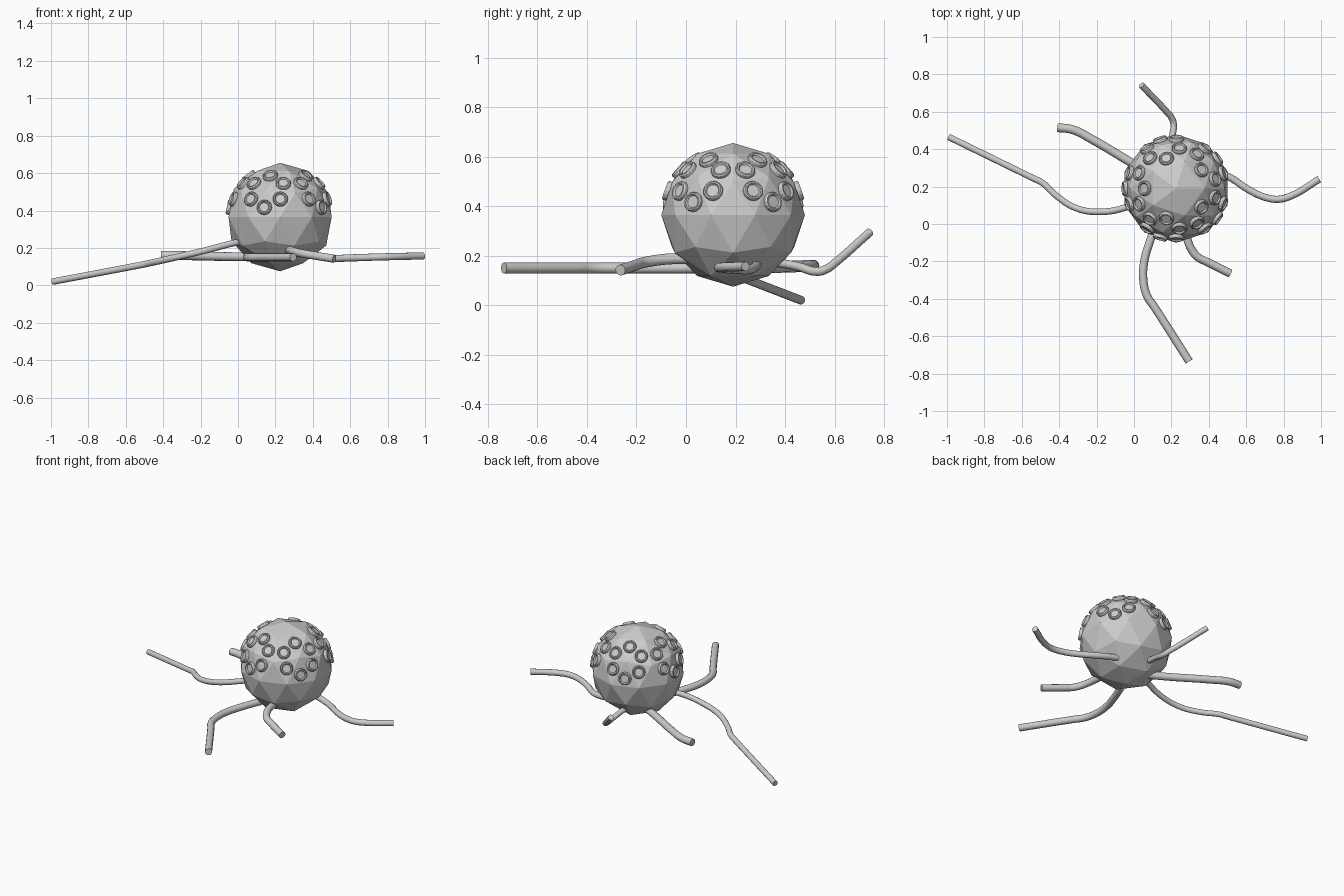
import bpy, bmesh, math
from mathutils import Vector

if "Cube" in bpy.data.objects:
    bpy.data.objects.remove(bpy.data.objects["Cube"])

CENTRE = Vector((0.225, 0.19, 0.365))
R = 0.29


def add_mesh(name, bm):
    me = bpy.data.meshes.new(name)
    bm.to_mesh(me)
    bm.free()
    ob = bpy.data.objects.new(name, me)
    bpy.context.collection.objects.link(ob)
    return ob


# faceted ball body
bm = bmesh.new()
bmesh.ops.create_icosphere(bm, subdivisions=2, radius=R)
bm.normal_update()
spots = [(f.calc_center_median(), f.normal.copy()) for f in bm.faces]
body = add_mesh("body", bm)
body.location = CENTRE


# ring-shaped sucker: lathe a small profile (radius, height)
def sucker_mesh(segments=16):
    bm = bmesh.new()
    profile = [(0.040, -0.012), (0.040, 0.013), (0.036, 0.019), (0.030, 0.019),
               (0.025, 0.011)]
    rings = []
    for r, h in profile:
        rings.append([bm.verts.new((r * math.cos(2 * math.pi * i / segments),
                                    r * math.sin(2 * math.pi * i / segments), h))
                      for i in range(segments)])
    for a, b in zip(rings, rings[1:]):
        for i in range(segments):
            j = (i + 1) % segments
            bm.faces.new((a[i], a[j], b[j], b[i]))
    bm.faces.new(rings[-1])
    bm.faces.new(rings[0][::-1])
    me = bpy.data.meshes.new("sucker")
    bm.to_mesh(me)
    bm.free()
    return me


# one sucker on each facet of the upper belt
sucker = sucker_mesh()
for c, n in spots:
    if 0.16 < c.z / R < 0.82:
        ob = bpy.data.objects.new("sucker", sucker)
        ob.location = CENTRE + c
        ob.rotation_mode = 'QUATERNION'
        ob.rotation_quaternion = n.to_track_quat('Z', 'Y')
        bpy.context.collection.objects.link(ob)


# bent tube from path points
def tentacle(name, pts, radius):
    cu = bpy.data.curves.new(name, 'CURVE')
    cu.dimensions = '3D'
    cu.bevel_depth = radius
    cu.bevel_resolution = 4
    cu.use_fill_caps = True
    cu.resolution_u = 5
    sp = cu.splines.new('BEZIER')
    sp.bezier_points.add(len(pts) - 1)
    for p, co in zip(sp.bezier_points, pts):
        p.co = co
        p.handle_left_type = p.handle_right_type = 'AUTO'
    ob = bpy.data.objects.new(name, cu)
    bpy.context.collection.objects.link(ob)
    bpy.ops.object.select_all(action='DESELECT')
    ob.select_set(True)
    bpy.context.view_layer.objects.active = ob
    bpy.ops.object.convert(target='MESH')
    bpy.ops.object.shade_smooth_by_angle(angle=math.radians(40))


tentacle("left_tentacle", [
    (0.05, 0.13, 0.24), (-0.04, 0.09, 0.222), (-0.18, 0.065, 0.185),
    (-0.31, 0.085, 0.155), (-0.42, 0.155, 0.13), (-0.49, 0.22, 0.115),
    (-0.54, 0.245, 0.105), (-0.99, 0.465, 0.02)], 0.0175)
tentacle("back_left_tentacle", [
    (0.12, 0.255, 0.152), (0.0, 0.32, 0.153), (-0.22, 0.45, 0.157),
    (-0.33, 0.505, 0.16), (-0.41, 0.515, 0.16)], 0.0235)
tentacle("back_tentacle", [
    (0.19, 0.32, 0.18), (0.2, 0.45, 0.157), (0.212, 0.53, 0.136),
    (0.2, 0.57, 0.148), (0.175, 0.6, 0.17), (0.04, 0.742, 0.295)], 0.0175)
tentacle("right_tentacle", [
    (0.36, 0.29, 0.165), (0.5, 0.255, 0.145), (0.61, 0.185, 0.147),
    (0.7, 0.143, 0.15), (0.77, 0.132, 0.152), (0.84, 0.15, 0.154),
    (0.99, 0.24, 0.157)], 0.019)
tentacle("front_right_tentacle", [
    (0.27, 0.03, 0.19), (0.285, -0.08, 0.186), (0.31, -0.14, 0.178),
    (0.345, -0.18, 0.17), (0.385, -0.2, 0.163), (0.515, -0.265, 0.142)], 0.022)
tentacle("front_tentacle", [
    (0.14, 0.05, 0.15), (0.09, -0.08, 0.15), (0.055, -0.2, 0.15),
    (0.05, -0.3, 0.15), (0.07, -0.385, 0.15), (0.11, -0.445, 0.15),
    (0.295, -0.735, 0.15)], 0.022)
